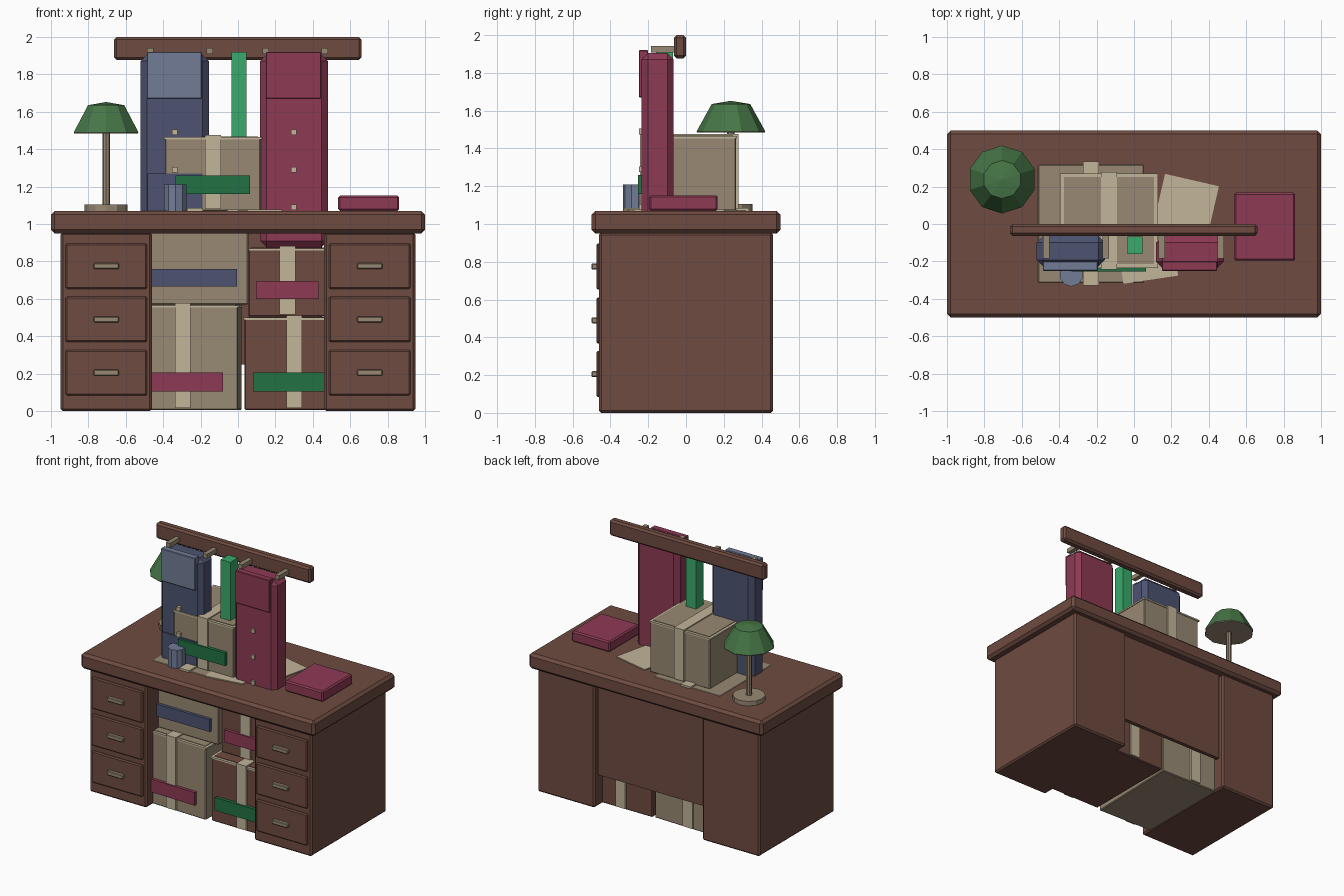
import bpy, bmesh, math
from mathutils import Matrix, Vector

if "Cube" in bpy.data.objects:
    bpy.data.objects.remove(bpy.data.objects["Cube"])


def mat(name, r, g, b):
    m = bpy.data.materials.new(name)
    lin = [((c / 255 + 0.055) / 1.055) ** 2.4 for c in (r, g, b)]
    m.diffuse_color = (*lin, 1)
    m.use_nodes = True
    m.node_tree.nodes["Principled BSDF"].inputs["Base Color"].default_value = m.diffuse_color
    return m


WOOD = mat("brown wood", 110, 75, 65)
TAUPE = mat("taupe cardboard", 152, 137, 115)
PAPER = mat("pale paper", 194, 181, 153)
MAROON = mat("maroon", 141, 58, 84)
GREEN = mat("deep green", 34, 114, 68)
MINT = mat("bright green", 58, 170, 107)
SHADE = mat("lamp green", 70, 118, 70)
NAVY = mat("navy", 77, 83, 113)
SLATE = mat("slate blue", 113, 124, 150)


def finish(name, bm, m, loc=(0, 0, 0), rot=0):
    me = bpy.data.meshes.new(name)
    bm.to_mesh(me)
    bm.free()
    me.materials.append(m)
    ob = bpy.data.objects.new(name, me)
    ob.location = loc
    ob.rotation_euler[2] = math.radians(rot)
    bpy.context.collection.objects.link(ob)
    return ob


def block(name, x, y, z, m, bevel=0.0, pivot=None, rot=0):
    """Box from (min, max) ranges, chamfered, optionally turned about a pivot."""
    bm = bmesh.new()
    p = Vector(pivot or (0, 0, 0))
    size = (x[1] - x[0], y[1] - y[0], z[1] - z[0])
    mid = Vector((sum(x) / 2, sum(y) / 2, sum(z) / 2)) - p
    bmesh.ops.create_cube(bm, size=1, matrix=Matrix.Translation(mid) @ Matrix.Diagonal((*size, 1)))
    if bevel:
        bmesh.ops.bevel(bm, geom=bm.edges[:], offset=bevel, segments=1, affect='EDGES')
    return finish(name, bm, m, p, rot)


def cone(name, x, y, z, r1, r2, m, sides=10):
    bm = bmesh.new()
    bmesh.ops.create_cone(bm, cap_ends=True, segments=sides, radius1=r1, radius2=r2, depth=z[1] - z[0])
    return finish(name, bm, m, (x, y, (z[0] + z[1]) / 2))


# Desk: top, two pedestals with three drawers each, back panel
block("desk_top", (-1, 1), (-0.5, 0.5), (0.95, 1.07), WOOD, 0.02)
for s, side in ((-1, "left"), (1, "right")):
    c = s * 0.704
    block(f"{side}_pedestal", (c - 0.244, c + 0.244), (-0.46, 0.46), (0, 0.955), WOOD, 0.012)
    for i, zc in enumerate((0.205, 0.49, 0.775)):
        block(f"{side}_drawer_{i}", (c - 0.218, c + 0.218), (-0.475, -0.45), (zc - 0.122, zc + 0.122), WOOD, 0.008)
        block(f"{side}_handle_{i}", (c - 0.068, c + 0.068), (-0.5, -0.47), (zc - 0.016, zc + 0.016), TAUPE, 0.005)
block("back_panel", (-0.45, 0.45), (0.4, 0.43), (0.25, 0.955), WOOD)


def carton(name, x, y, z, body, label, lx, lz, rot=0, front_tape=True, rim=True):
    """Taped box with a pale rim under the lid and a coloured front label."""
    c = (x[0] + x[1]) / 2
    p = (c, (y[0] + y[1]) / 2, 0)
    kw = dict(pivot=p, rot=rot)
    block(name, x, y, (z[0], z[1] - 0.004 if rim else z[1]), body, 0.006, **kw)
    if rim:
        e = 0.006
        block(name + "_rim", (x[0] - e, x[1] + e), (y[0] - e, y[1] + e), (z[1] - 0.012, z[1]), PAPER, **kw)
        block(name + "_lid", (x[0] + 0.015, x[1] - 0.015), (y[0] + 0.015, y[1] - 0.015),
              (z[1] - 0.01, z[1] + 0.004), body, **kw)
    t = 0.014
    w = (c - 0.042, c + 0.042)
    block(name + "_top_tape", w, (y[0] - t, y[1] + t), (z[1] - 0.01, z[1] + 0.012), PAPER, **kw)
    if front_tape:
        block(name + "_front_tape", w, (y[0] - t, y[0]), (z[0] + 0.01, z[1]), PAPER, **kw)
        block(name + "_back_tape", w, (y[1], y[1] + t), (z[0] + 0.01, z[1]), PAPER, **kw)
    block(name + "_label", lx, (y[0] - t - 0.01, y[0]), lz, label, **kw)


# Cartons stacked in the kneehole and one on the desk
carton("lower_left_box", (-0.58, 0.01), (-0.385, 0.36), (0.005, 0.565), TAUPE, MAROON,
       (-0.47, -0.07), (0.105, 0.205), rot=-1.5)
carton("lower_right_box", (0.035, 0.565), (-0.375, 0.36), (0.005, 0.5), WOOD, GREEN, (0.08, 0.52), (0.105, 0.205))
carton("upper_left_box", (-0.515, 0.055), (-0.315, 0.32), (0.57, 1.073), TAUPE, NAVY,
       (-0.46, -0.005), (0.665, 0.76), front_tape=False, rim=False)
carton("upper_right_box", (0.055, 0.475), (-0.28, 0.3), (0.505, 0.87), WOOD, MAROON, (0.095, 0.43), (0.6, 0.695))
carton("desk_box", (-0.39, 0.122), (-0.229, 0.265), (1.07, 1.465), TAUPE, GREEN, (-0.335, 0.065), (1.16, 1.26))

# Hanging coats: body with chamfered edges, yoke, buttons
for name, x, body, yoke in (("blue_coat", (-0.52, -0.155), NAVY, SLATE), ("red_coat", (0.118, 0.48), MAROON, MAROON)):
    c = sum(x) / 2
    block(name, x, (-0.226 if body is NAVY else -0.235, -0.065), (0.875, 1.905), body, 0.034)
    block(name + "_yoke", (c - 0.15, c + 0.145), (-0.25, -0.2), (1.67, 1.92), yoke, 0.004)
    for i, z in enumerate((1.09, 1.29, 1.49)):
        block(f"{name}_button_{i}", (c - 0.015, c + 0.015), (-0.25, -0.2), (z - 0.015, z + 0.015), PAPER)
block("blue_coat_hem", (-0.485, -0.19), (-0.236, -0.2), (1.05, 1.27), NAVY)
block("green_scarf", (-0.036, 0.046), (-0.16, -0.068), (1.07, 1.92), MINT)

# Coat rail and pegs
block("coat_rail", (-0.663, 0.66), (-0.063, 0.0), (1.877, 2.0), WOOD, 0.014)
for i, x in enumerate((-0.47, -0.152, 0.148, 0.464)):
    block(f"peg_{i}", (x - 0.017, x + 0.017), (-0.185, -0.05), (1.908, 1.942), TAUPE)

# Desk lamp
LX, LY = -0.705, 0.238
cone("lamp_base", LX, LY, (1.07, 1.105), 0.115, 0.115, TAUPE, 12)
cone("lamp_pole", LX, LY, (1.1, 1.5), 0.02, 0.02, TAUPE, 8)
cone("lamp_shade", LX, LY, (1.49, 1.635), 0.182, 0.102, SHADE)
cone("lamp_cap", LX, LY, (1.635, 1.652), 0.102, 0.002, SHADE)
cone("lamp_underside", LX, LY, (1.484, 1.49), 0.179, 0.181, TAUPE)

# Pen cup, book and loose sheets
cone("pen_cup", -0.335, -0.27, (1.07, 1.21), 0.064, 0.064, SLATE, 10)
block("book", (0.535, 0.862), (-0.196, 0.168), (1.07, 1.152), MAROON, 0.01)
for name, x, y, r in (("back_sheet", 0.265, 0.04, -13), ("front_sheet", 0.06, -0.1, 8.5)):
    block(name, (x - 0.148, x + 0.148), (y - 0.2, y + 0.2), (1.068, 1.077), PAPER, pivot=(x, y, 0), rot=r)
